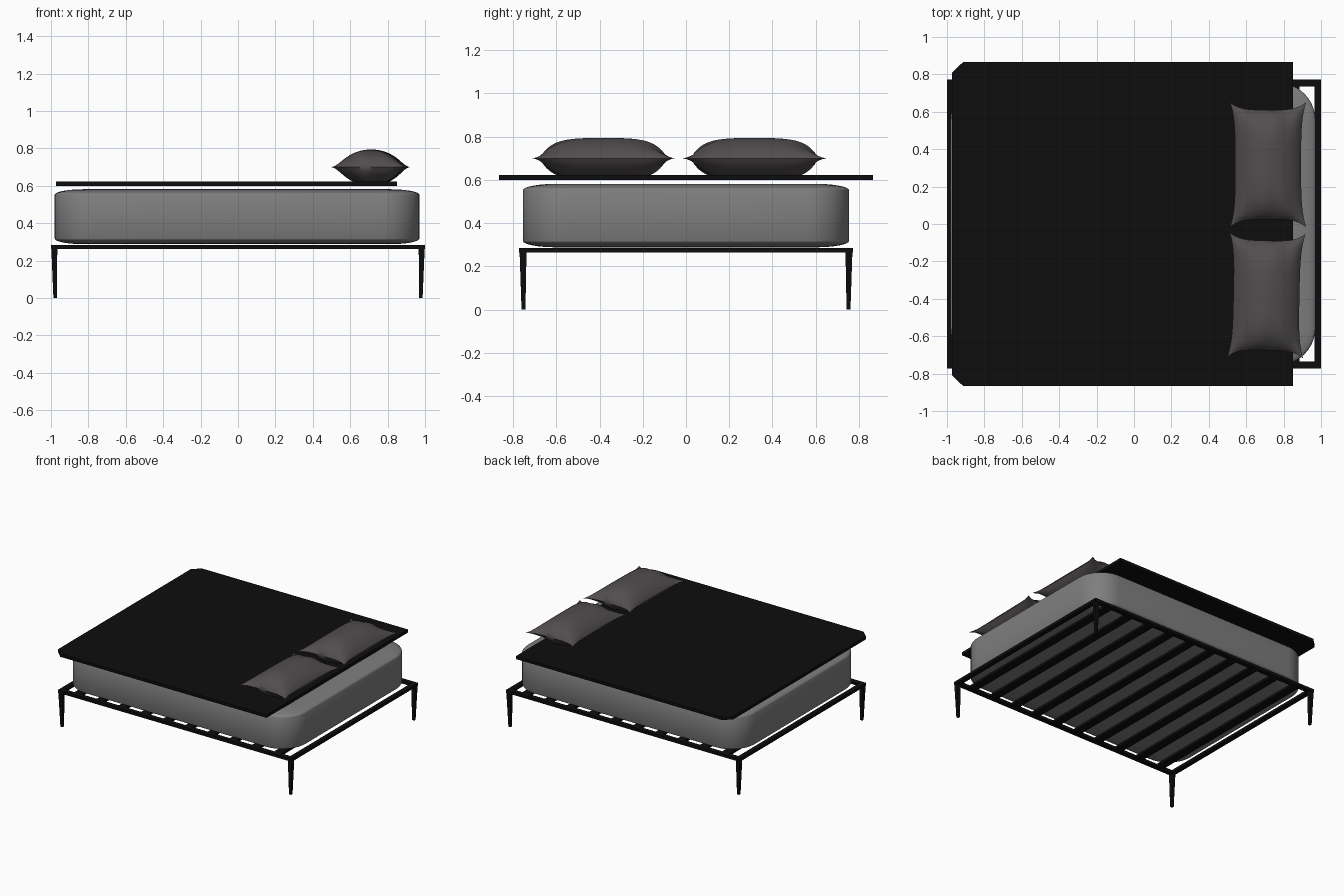
import bpy, bmesh, math

default = bpy.data.objects.get("Cube")
if default:
    bpy.data.objects.remove(default)


def material(name, rgb):
    m = bpy.data.materials.new(name)
    m.use_nodes = True
    m.diffuse_color = (*rgb, 1)
    m.node_tree.nodes["Principled BSDF"].inputs["Base Color"].default_value = (*rgb, 1)
    return m


black = material("black", (0.004, 0.004, 0.004))
grey = material("mattress grey", (0.21, 0.21, 0.21))
plum = material("pillow grey", (0.085, 0.075, 0.08))


def finish(name, bm, mat, smooth=None):
    bmesh.ops.recalc_face_normals(bm, faces=bm.faces)
    mesh = bpy.data.meshes.new(name)
    bm.to_mesh(mesh)
    bm.free()
    mesh.materials.append(mat)
    ob = bpy.data.objects.new(name, mesh)
    bpy.context.collection.objects.link(ob)
    if smooth:
        bpy.ops.object.select_all(action="DESELECT")
        ob.select_set(True)
        bpy.context.view_layer.objects.active = ob
        bpy.ops.object.shade_smooth_by_angle(angle=math.radians(smooth))
    return ob


def loft(bm, rings):
    """Skin a stack of equal-length rings and cap both ends."""
    loops = [[bm.verts.new(p) for p in ring] for ring in rings]
    for a, b in zip(loops, loops[1:]):
        for i in range(len(a)):
            j = (i + 1) % len(a)
            bm.faces.new((a[i], a[j], b[j], b[i]))
    bm.faces.new(loops[0])
    bm.faces.new(loops[-1])


def rect(cx, cy, hx, hy, z):
    return [(cx + sx * hx, cy + sy * hy, z)
            for sx, sy in ((-1, -1), (1, -1), (1, 1), (-1, 1))]


def box(name, cx, cy, hx, hy, z0, z1):
    bm = bmesh.new()
    loft(bm, [rect(cx, cy, hx, hy, z0), rect(cx, cy, hx, hy, z1)])
    return finish(name, bm, black)


# Bed frame rails and tapered corner legs
FX, FY, BAR = 1.0, 0.772, 0.018
Z0, Z1 = 0.263, 0.285
for s, side in ((-1, "right"), (1, "left")):
    box(side + "_end_rail", s * (FX - BAR), 0, BAR, FY, Z0, Z1)
for s, side in ((-1, "front"), (1, "back")):
    box(side + "_side_rail", 0, s * (FY - BAR), FX - 2 * BAR, BAR, Z0, Z1)
    for t, end in ((-1, "right"), (1, "left")):
        bm = bmesh.new()
        loft(bm, [rect(t * 0.978, s * 0.752, 0.009, 0.009, 0),
                  rect(t * 0.982, s * 0.754, 0.016, 0.016, Z0)])
        finish(f"{side}_{end}_leg", bm, black)

# Slats across the frame
SLATS = 10
for i in range(SLATS):
    x = -0.855 + 1.71 * i / (SLATS - 1)
    box(f"slat_{i + 1}", x, 0, 0.031, FY - 2 * BAR, Z0 + 0.002, Z1 - 0.002)


# Mattress: rounded rectangle with softly domed rims
def rounded(inset, z, hx=0.975, hy=0.755, r=0.2, steps=10):
    ring = []
    for q, (sx, sy) in enumerate(((1, 1), (-1, 1), (-1, -1), (1, -1))):
        for k in range(steps + 1):
            a = math.pi / 2 * (q + k / steps)
            ring.append((sx * (hx - r) + (r - inset) * math.cos(a) - 0.005,
                         sy * (hy - r) + (r - inset) * math.sin(a), z))
    return ring


rim = []
for k in range(9):
    a = math.pi / 2 * k / 8
    rim.append((0.16 * (1 - math.cos(a)), 0.03 * math.sin(a)))
bm = bmesh.new()
loft(bm, [rounded(i, 0.318 - h) for i, h in reversed(rim)]
     + [rounded(i, 0.552 + h) for i, h in rim])
finish("mattress", bm, grey, 40)

# Blanket slab with clipped corners at the foot
outline = [(0.85, -0.865), (0.85, 0.865), (-0.915, 0.865),
           (-0.972, 0.81), (-0.972, -0.81), (-0.915, -0.865)]
bm = bmesh.new()
loft(bm, [[(x, y, z) for x, y in outline] for z in (0.599, 0.622)])
finish("blanket", bm, black)


# Pillows: puffed grid with pinched edges, pointed corners and soft creases
def pillow(name, cx, cy, turn):
    bm = bmesh.new()
    n, m = 28, 40
    co, si = math.cos(turn), math.sin(turn)
    for side in (1, -1):
        grid = []
        for i in range(n + 1):
            u = 2 * i / n - 1
            row = []
            for j in range(m + 1):
                v = 2 * j / m - 1
                x = 0.203 * u * (1 - 0.13 * (1 - v ** 4))
                y = 0.333 * v * (1 - 0.12 * (1 - u ** 4))
                puff = (1 - u * u) ** 0.8 * (1 - v ** 4) ** 0.8
                puff *= 1 - 0.13 * abs(v) ** 3 * math.cos(9 * u + 2 * v)
                z = 0.7 + (0.094 * puff if side > 0 else -min(0.1 * puff, 0.078))
                row.append(bm.verts.new((cx + x * co - y * si, cy + x * si + y * co, z)))
            grid.append(row)
        for i in range(n):
            for j in range(m):
                bm.faces.new((grid[i][j], grid[i + 1][j],
                              grid[i + 1][j + 1], grid[i][j + 1]))
    bmesh.ops.remove_doubles(bm, verts=bm.verts, dist=0.0002)
    finish(name, bm, plum, 60)


pillow("back_pillow", 0.717, 0.317, 0.0)
pillow("front_pillow", 0.708, -0.382, -0.02)
